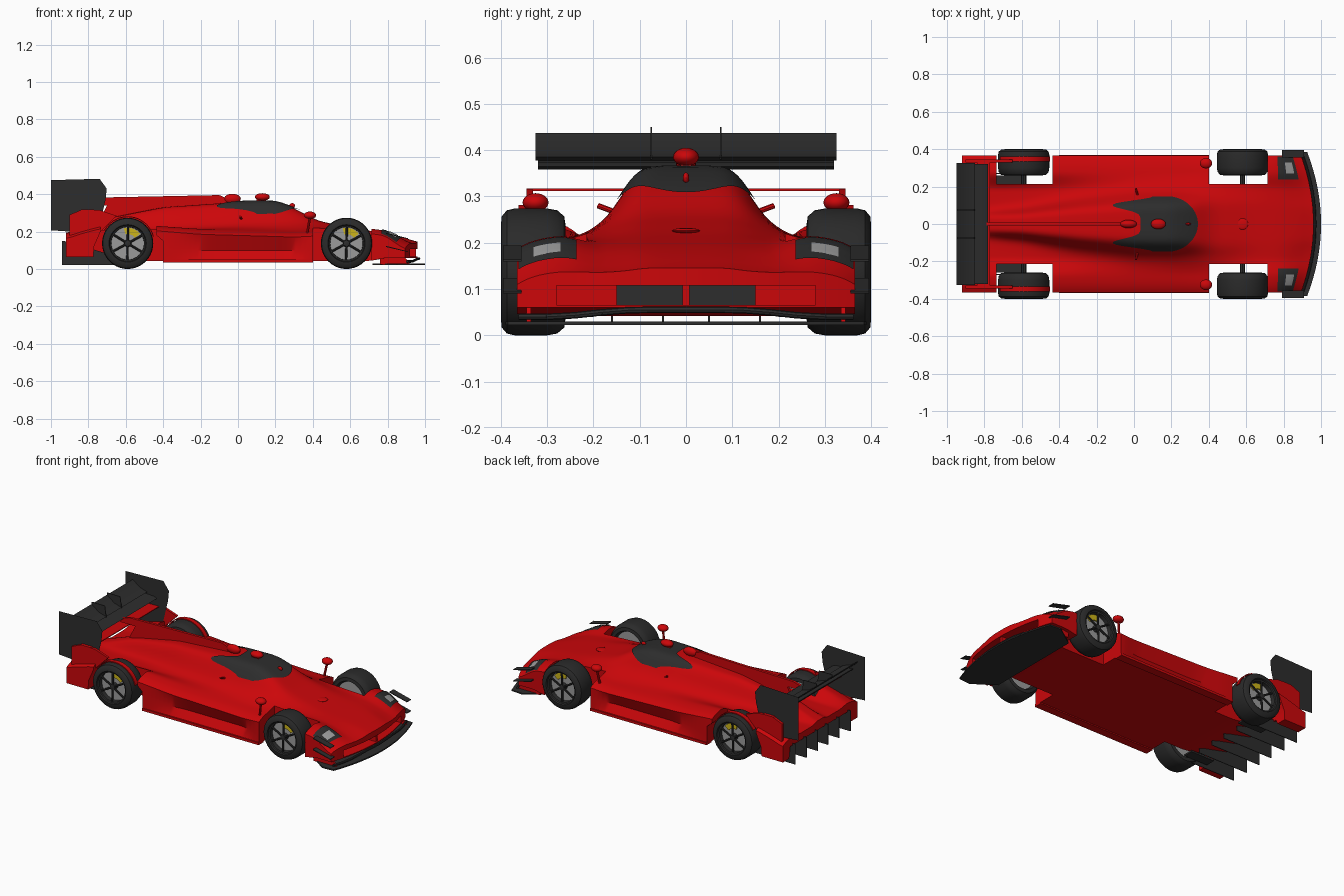
import bpy, bmesh, math
from mathutils import Vector

if "Cube" in bpy.data.objects:
    bpy.data.objects.remove(bpy.data.objects["Cube"])


def material(name, rgb):
    m = bpy.data.materials.new(name)
    m.use_nodes = True
    m.diffuse_color = (*rgb, 1)
    b = m.node_tree.nodes["Principled BSDF"]
    b.inputs["Base Color"].default_value = (*rgb, 1)
    b.inputs["Roughness"].default_value = 0.6
    return m


RED = material("red paint", (0.6, 0.002, 0.003))
CARBON = material("carbon", (0.026, 0.026, 0.026))
RUBBER = material("rubber", (0.023, 0.023, 0.023))
GREY = material("light grey", (0.33, 0.33, 0.33))
YELLOW = material("caliper yellow", (0.6, 0.45, 0.01))


def make(name, verts, faces, mat, smooth=True):
    me = bpy.data.meshes.new(name)
    me.from_pydata([tuple(v) for v in verts], [], faces)
    bm = bmesh.new()
    bm.from_mesh(me)
    bmesh.ops.recalc_face_normals(bm, faces=bm.faces)
    bm.to_mesh(me)
    bm.free()
    me.materials.append(mat)
    ob = bpy.data.objects.new(name, me)
    bpy.context.collection.objects.link(ob)
    if smooth:
        shade(ob)
    return ob


def shade(ob):
    bpy.ops.object.select_all(action='DESELECT')
    ob.select_set(True)
    bpy.context.view_layer.objects.active = ob
    bpy.ops.object.shade_smooth_by_angle(angle=math.radians(35))


def prism(name, pts, lo, hi, mat, axis="y"):
    """Extrude an outline along y (points x,z) or along z (points x,y)."""
    put = (lambda p, t: (p[0], t, p[1])) if axis == "y" else (lambda p, t: (p[0], p[1], t))
    n = len(pts)
    verts = [put(p, t) for t in (lo, hi) for p in pts]
    faces = [list(range(n)), list(range(2 * n - 1, n - 1, -1))]
    faces += [(i, (i + 1) % n, n + (i + 1) % n, n + i) for i in range(n)]
    return make(name, verts, faces, mat)


def box(name, x0, x1, y0, y1, z0, z1, mat):
    return prism(name, [(x0, z0), (x1, z0), (x1, z1), (x0, z1)], y0, y1, mat)


def ball(name, loc, size, mat):
    bm = bmesh.new()
    bmesh.ops.create_uvsphere(bm, u_segments=20, v_segments=12, radius=1)
    verts = [Vector(loc) + Vector(a * b for a, b in zip(v.co, size)) for v in bm.verts]
    faces = [[v.index for v in f.verts] for f in bm.faces]
    bm.free()
    return make(name, verts, faces, mat)


def rod(name, a, b, r, mat):
    a, b = Vector(a), Vector(b)
    q = (b - a).to_track_quat('Z', 'Y')
    ring = [q @ Vector((r * math.cos(k * math.tau / 8), r * math.sin(k * math.tau / 8), 0)) for k in range(8)]
    faces = [(i, (i + 1) % 8, 8 + (i + 1) % 8, 8 + i) for i in range(8)]
    return make(name, [p + v for p in (a, b) for v in ring], faces + [list(range(8)), list(range(8, 16))], mat)


# Body surface: crown, valley and shoulder heights along the length
CROWN = [(-.92, .19), (-.7, .27), (-.4, .33), (0, .358), (.2, .36), (.3, .325), (.42, .26), (.6, .22), (.8, .19), (.9, .165), (.97, .14)]
VALLEY = [(-.92, .18), (-.5, .2), (.4, .215), (.7, .2), (.8, .185), (.97, .13)]
SHOULDER = [(-.92, .19), (-.85, .215), (-.72, .25), (-.45, .235), (-.2, .215), (.3, .2), (.7, .22), (.8, .208), (.9, .17), (.97, .13)]
DOME = [(-.92, .05), (-.6, .07), (-.3, .115), (0, .148), (.3, .152), (.45, .165), (.97, .12)]
BELLY = [(-.92, .14), (-.8, .1), (-.55, .042), (.7, .042), (.8, .06), (.97, .06)]


def lerp(table, x):
    def f(t):
        t = min(max(t, table[0][0]), table[-1][0])
        for (a, p), (b, q) in zip(table, table[1:]):
            if t <= b:
                return p + (q - p) * (t - a) / (b - a)
    return (f(x - .03) + f(x) + f(x + .03)) / 3


def step(a, b, t):
    t = min(max((t - a) / (b - a), 0), 1)
    return t * t * (3 - 2 * t)


HALF = 0.365


def sweep(x, y):
    return x - .5 * y * y * step(.72, .96, x)


def skin(x, y, lift=0):
    v = lerp(VALLEY, x)
    base = v + (lerp(SHOULDER, x) - v) * step(.18, .28, abs(y))
    z = base + (lerp(CROWN, x) - v) / (1 + (abs(y) / lerp(DOME, x)) ** 6)
    return (sweep(x, y), y, z - .03 * (abs(y) / HALF) ** 8 + lift)


def under(x, y):
    z = lerp(BELLY, x)
    return (sweep(x, y), y, min(z, .065) if abs(y) > .3 else z)


# Main body, lofted from cross sections
N, M = 61, 72
ys = [-HALF + 2 * HALF * i / (N - 1) for i in range(N)]
R = 2 * N + 2
verts, faces = [], []
for j in range(M + 1):
    x = -.92 + 1.88 * j / M
    waist = HALF - .035 * step(-.4, -.1, x) * (1 - step(.25, .4, x))
    side = [(sweep(x, HALF), s * waist, .1) for s in (1, -1)]
    verts += [skin(x, y) for y in ys] + [side[0]] + [under(x, y) for y in reversed(ys)] + [side[1]]
for j in range(M):
    a, b = j * R, (j + 1) * R
    faces += [(a + i, a + (i + 1) % R, b + (i + 1) % R, b + i) for i in range(R)]
for o in (0, M * R):
    faces += [(o + i, o + i + 1, o + 2 * N - 1 - i, o + 2 * N - i) for i in range(N - 1)]
    faces += [(o + N - 1, o + N, o + N + 1), (o, o + 2 * N, o + 2 * N + 1)]
body = make("body", verts, faces, RED, False)

# Wheel bays and nose intake are cut out of the body
REAR_BAY = [(-.78, -.1), (-.4, -.1), (-.4, .15), (-.435, .18), (-.435, .6), (-.735, .6), (-.735, .2), (-.77, .12)]
cutters = [box("intake_cutter", .87, 1.1, -.28, .28, .066, .108, RED)]
for s in (1, -1):
    lo, hi = sorted((s * .215, s * .6))
    cutters.append(box("front_bay_cutter", .4, .715, lo, hi, -.1, .6, RED))
    cutters.append(prism("rear_bay_cutter", REAR_BAY, lo, hi, RED))
bpy.context.view_layer.objects.active = body
for c in cutters:
    m = body.modifiers.new("cut", 'BOOLEAN')
    m.operation, m.solver, m.object = 'DIFFERENCE', 'EXACT', c
    bpy.ops.object.modifier_apply(modifier=m.name)
    bpy.data.objects.remove(c)
shade(body)


def patch(name, y0, y1, back, front, lift, mat, n=24, m=16):
    """Thin painted panel that follows the body skin."""
    v = []
    for i in range(n + 1):
        y = y0 + (y1 - y0) * i / n
        v += [skin(back(y) + (front(y) - back(y)) * k / m, y, lift) for k in range(m + 1)]
    w = m + 1
    f = [(i * w + k, i * w + k + 1, i * w + w + k + 1, i * w + w + k) for i in range(n) for k in range(m)]
    return make(name, v, f, mat)


# Windscreen with swept-back side glass
patch("windscreen", -.148, .148,
      lambda y: .035 - .15 * math.exp(-((abs(y) - .1) / .03) ** 2) + .08 * step(.11, .148, abs(y)),
      lambda y: .17 + .172 * math.sqrt(1 - (y / .15) ** 2), .007, CARBON, 40, 24)

# Nose grille and centre post
box("grille", .872, .876, -.15, .15, .064, .11, CARBON)
box("grille_post", .87, .952, -.008, .008, .062, .112, RED)

# Front splitter
edge = [(1 - .5 * y * y, y) for y in [(i - 8) * .385 / 8 for i in range(17)]]
prism("splitter", [(.72, -.3), (.85, -.39)] + edge + [(.85, .39), (.72, .3)], .022, .03, CARBON, "z")
rim = [Vector((.968 - .5 * y * y, y, .055 - .015 * step(.1, .3, abs(y)))) for y in [(i - 6) * .06 for i in range(13)]]
for a, b in zip(rim, rim[1:]):
    rod("lower_lip", a, b, .007, CARBON)

# Rear wing: two-element aerofoil
prism("wing_main", [(-.78, .365), (-.8, .374), (-.88, .378), (-.92, .385), (-.92, .379), (-.86, .362), (-.8, .358)], -.32, .32, CARBON)
prism("wing_flap", [(-.85, .385), (-.9, .4), (-.95, .437), (-.945, .425), (-.9, .385), (-.86, .378)], -.325, .325, CARBON)

# Rear cross beam under the wing
box("rear_beam", -.84, -.77, -.345, .345, .312, .317, RED)

# Shark fin, roof intake and camera pod
prism("shark_fin", [(-.82, .36), (-.74, .382), (-.1, .395), (-.02, .36), (-.1, .33), (-.5, .29), (-.74, .26), (-.7, .34), (-.8, .34)], -.008, .008, RED)
ball("roof_intake", (-.03, 0, .375), (.045, .022, .027), RED)
ball("camera_pod", (.13, 0, .385), (.04, .028, .02), RED)
box("camera_stalk", .1, .15, -.012, .012, .34, .38, RED)
ball("screen_sensor", (.29, 0, .34), (.015, .007, .012), RED)
ball("hood_bump", (.58, 0, .226), (.03, .03, .006), RED)


def arc(cx, cz, r, a0, a1, n=20):
    return [(cx + r * math.cos(math.radians(a0 + (a1 - a0) * i / n)),
             cz + r * math.sin(math.radians(a0 + (a1 - a0) * i / n))) for i in range(n + 1)]


def lathe(name, profile, x, z, s, mat, n=40):
    v = [(x + r * math.cos(k * math.tau / n), s * y, z + r * math.sin(k * math.tau / n))
         for k in range(n) for r, y in profile]
    p = len(profile)
    f = [(k * p + i, k * p + i + 1, (k + 1) % n * p + i + 1, (k + 1) % n * p + i)
         for k in range(n) for i in range(p - 1)]
    return make(name, v, f, mat)


def wheel(name, x, s):
    z, y0 = .137, .26
    lathe(name + "_tyre", [(.09, y0 + .02), (.1, y0), (.12, y0 + .003), (.133, y0 + .018), (.137, y0 + .04),
                           (.137, .37), (.133, .387), (.12, .398), (.1, .4), (.095, .392), (.093, .36)], x, z, s, RUBBER)
    lathe(name + "_disc", [(.001, .362), (.094, .362), (.094, y0 + .02), (.001, y0 + .02)], x, z, s, GREY)
    lathe(name + "_rim", [(.087, .365), (.088, .39), (.096, .393)], x, z, s, CARBON)
    lathe(name + "_hub", [(.001, .392), (.016, .39), (.02, .362)], x, z, s, CARBON, 16)
    lo, hi = sorted((s * .36, s * .37))
    prism(name + "_caliper", arc(x, z, .083, 38, 104, 8) + arc(x, z, .05, 104, 38, 8), lo, hi, YELLOW)
    for k in range(6):
        t = k * math.tau / 6 + .5
        rod(name + "_spoke", (x, s * .384, z), (x + .09 * math.cos(t), s * .387, z + .09 * math.sin(t)), .006, CARBON)
    rod(name + "_axle", (x, s * .2, z), (x, s * .3, z), .014, CARBON)


PLATE = [(-1, .475), (-.74, .482), (-.702, .43), (-.708, .37), (-.745, .215), (-.9, .2), (-1, .207)]
BRACKET = [(-.95, .45), (-.86, .45), (-.85, .38), (-.9, .395), (-.95, .43)]
BLADE = [(-.9, .17), (-.9, .29), (-.84, .315), (-.74, .315), (-.65, .285), (-.735, .2)]
FIN = [(-.94, .022), (-.94, .15), (-.9, .145), (-.6, .05), (-.6, .022)]

# Mirrored parts
for s, side in ((1, "left"), (-1, "right")):
    def slab(name, pts, y0, y1, mat):
        prism(side + "_" + name, pts, *sorted((s * y0, s * y1)), mat)
    wheel(side + "_front_wheel", .58, s)
    wheel(side + "_rear_wheel", -.59, s)
    slab("rear_fender_rail", arc(-.59, .137, .145, 15, 150) + arc(-.59, .137, .14, 150, 15), .335, .362, RED)
    slab("fender_blade", BLADE, .33, .345, RED)
    slab("rear_floor", [(-.74, .04), (-.58, .04), (-.58, .05), (-.74, .05)], .2, .26, CARBON)
    make(side + "_wing_end_plate", [(x, s * .326, z) for x, z in PLATE], [range(len(PLATE))], CARBON)
    slab("wing_bracket", BRACKET, .073, .077, CARBON)
    for y in (.05, .16, .27):
        slab("diffuser_fin", FIN, y - .002, y + .002, CARBON)
    # Headlights
    patch(side + "_headlight_panel", s * .237, s * .362, lambda y: .775, lambda y: .905, .005, CARBON)
    patch(side + "_headlight", s * .27, s * .33, lambda y: .83, lambda y: .885, .008, GREY)
    # Dive planes and splitter mounts
    for z in (.1, .17):
        slab("dive_plane", [(.79, z + .018), (.91, z - .01), (.91, z - .006), (.79, z + .024)], .355, .395, CARBON)
    slab("splitter_mount", [(.76, .025), (.92, .025), (.88, .08), (.76, .08)], .335, .345, RED)
    # Mirrors and small cockpit winglets
    ball(side + "_mirror", (.385, s * .325, .287), (.033, .028, .02), RED)
    rod(side + "_mirror_post", (.385, s * .325, .28), (.37, s * .315, .19), .007, RED)
    rod(side + "_winglet", (.02, s * .15, .265), (.01, s * .19, .28), .006, RED)
    slab("side_skirt", [(-.4, .035), (.4, .035), (.4, .05), (-.4, .05)], .32, .37, RED)
